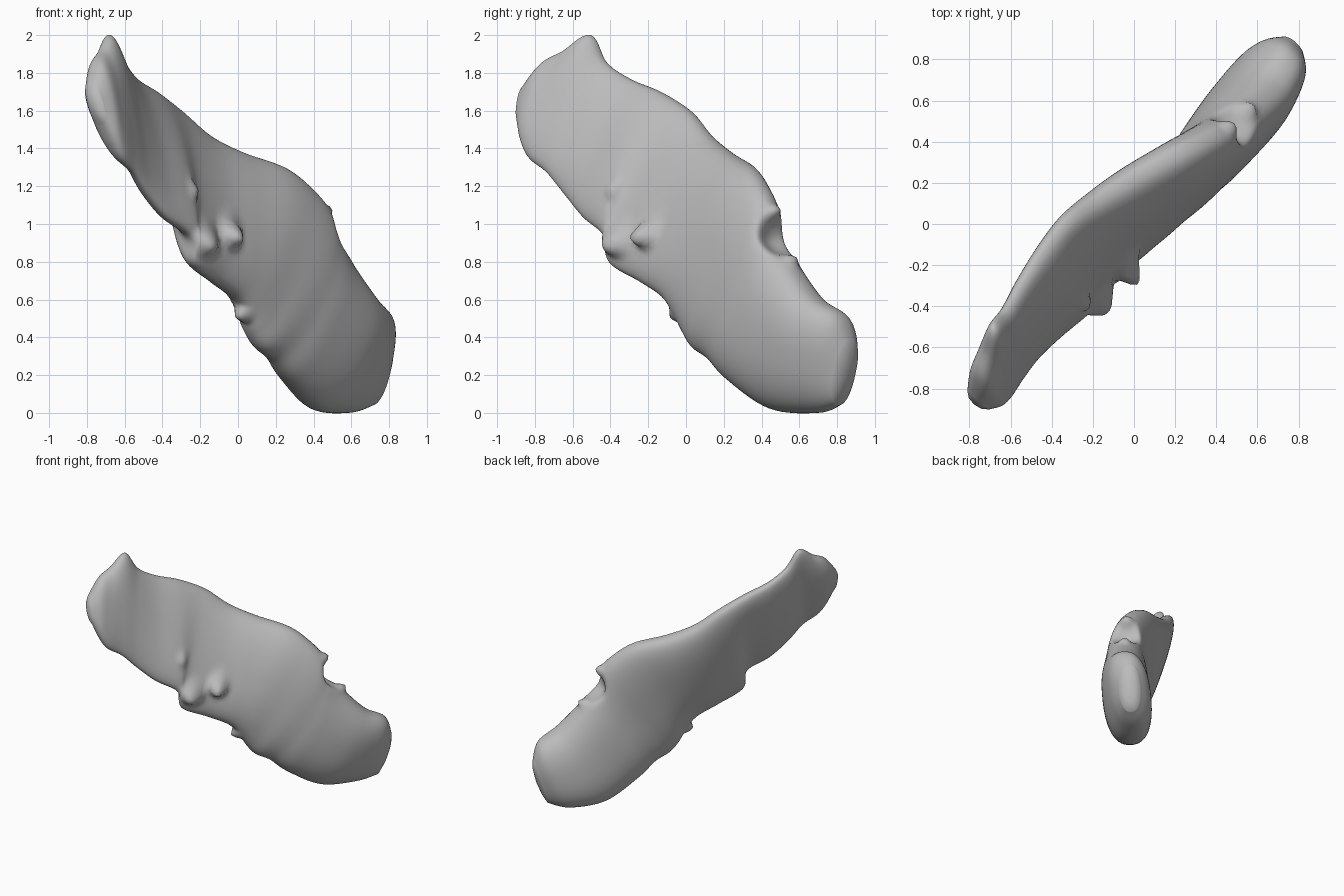
import bpy, bmesh, math
from mathutils import Vector

cube = bpy.data.objects.get("Cube")
if cube:
    bpy.data.objects.remove(cube, do_unlink=True)

# One plain stone colour
stone = bpy.data.materials.new("stone_grey")
stone.use_nodes = True
COLOUR = (0.5, 0.5, 0.5, 1.0)
stone.diffuse_color = COLOUR
stone.node_tree.nodes["Principled BSDF"].inputs["Base Color"].default_value = COLOUR


def place(u, z, w):
    """u runs along the slab, w through it (towards the back)."""
    return Vector(((u - w) / math.sqrt(2), (u + w) / math.sqrt(2), z))


# Cross-sections: upper edge (u, z, w), lower edge (u, z, w), half thickness
SECTIONS = [
    (-1.15, 1.74, -.04, -1.13, 1.53, -.1, .06),
    (-1.06, 1.86, .01, -1.08, 1.42, -.12, .09),
    (-.96, 1.92, .06, -1.02, 1.34, -.13, .09),
    (-.84, 2, .12, -.91, 1.27, -.12, .08),
    (-.74, 1.86, .13, -.79, 1.15, -.1, .085),
    (-.6, 1.77, .17, -.65, 1.03, -.1, .095),
    (-.41, 1.7, .21, -.48, .93, -.11, .11),
    (-.21, 1.6, .23, -.45, .79, -.1, .12),
    (-.03, 1.47, .2, -.25, .69, -.07, .135),
    (.17, 1.38, .15, -.09, .61, -.06, .15),
    (.41, 1.3, .08, -.01, .52, -.05, .155),
    (.57, 1.18, .03, .05, .42, -.04, .155),
    (.67, 1.06, 0, .12, .34, -.04, .155),
    (.72, .94, -.01, .23, .28, -.03, .16),
    (.79, .81, -.01, .36, .17, -.01, .175),
    (.97, .62, -.01, .62, .02, .04, .18),
    (1.13, .52, .03, .9, 0, .08, .15),
    (1.18, .38, .06, 1.07, .04, .07, .08),
]
SIDES, STEPS = 64, 8


def between(i, t):
    """Smooth blend through the sections, passing through each one."""
    last = len(SECTIONS) - 1
    p, q, r, s = (SECTIONS[min(max(i + k, 0), last)] for k in (-1, 0, 1, 2))
    return [b + t / 2 * (c - a + t * (2 * a - 5 * b + 4 * c - d
                                      + t * (3 * (b - c) + d - a)))
            for a, b, c, d in zip(p, q, r, s)]


def rounded(value):
    return math.copysign(abs(value) ** 0.85, value)


# Body: skin the blended sections from end to end
rows = [between(i, k / STEPS) for i in range(len(SECTIONS) - 1) for k in range(STEPS)]
rows.append(SECTIONS[-1])
bm = bmesh.new()
rings = []
for ut, zt, wt, ub, zb, wb, half in rows:
    top, low = place(ut, zt, wt), place(ub, zb, wb)
    middle, span = (top + low) / 2, (top - low) / 2
    through = place(0, 0, half)
    ring = []
    for i in range(SIDES):
        a = math.tau * i / SIDES
        ring.append(bm.verts.new(middle + span * rounded(math.cos(a))
                                 + through * rounded(math.sin(a))))
    rings.append(ring)
for a, b in zip(rings, rings[1:]):
    for i in range(SIDES):
        j = (i + 1) % SIDES
        bm.faces.new((a[i], a[j], b[j], b[i]))

# Rounded ends: a shrunken ring and a hub beyond each end section
for ring, push in ((rings[0], -.03), (rings[-1], .03)):
    centre = sum((v.co for v in ring), Vector()) / SIDES
    inner = [bm.verts.new(centre.lerp(v.co, .6) + place(push * .7, 0, 0)) for v in ring]
    hub = bm.verts.new(centre + place(push, 0, 0))
    for i in range(SIDES):
        j = (i + 1) % SIDES
        bm.faces.new((ring[i], ring[j], inner[j], inner[i]))
        bm.faces.new((inner[i], inner[j], hub))


def pull(centre, offset, radius):
    """Drag the surface near a point, fading out with distance."""
    centre, offset = place(*centre), place(*offset)
    for v in bm.verts:
        near = 1 - ((v.co - centre).length / radius) ** 2
        if near > 0:
            v.co += offset * near ** 2


# Notch in the upper edge, with the spurs above and below it
pull((.73, .95, 0), (-.09, -.04, 0), .17)
pull((.68, 1.06, 0), (.05, .01, 0), .08)
pull((.79, .83, 0), (.04, .02, 0), .07)
# Chips on the front face and the lower edge
pull((-.17, .95, -.11), (-.02, -.02, -.11), .1)
pull((-.37, .92, -.13), (-.02, -.03, -.08), .12)
pull((-.45, 1.17, -.07), (0, .01, -.06), .07)
pull((0, .53, -.05), (-.05, -.02, 0), .07)

bmesh.ops.recalc_face_normals(bm, faces=bm.faces[:])
mesh = bpy.data.meshes.new("stone_body")
bm.to_mesh(mesh)
bm.free()
mesh.materials.append(stone)
body = bpy.data.objects.new("stone_body", mesh)
bpy.context.collection.objects.link(body)
bpy.ops.object.select_all(action='DESELECT')
body.select_set(True)
bpy.context.view_layer.objects.active = body
bpy.ops.object.shade_smooth()
